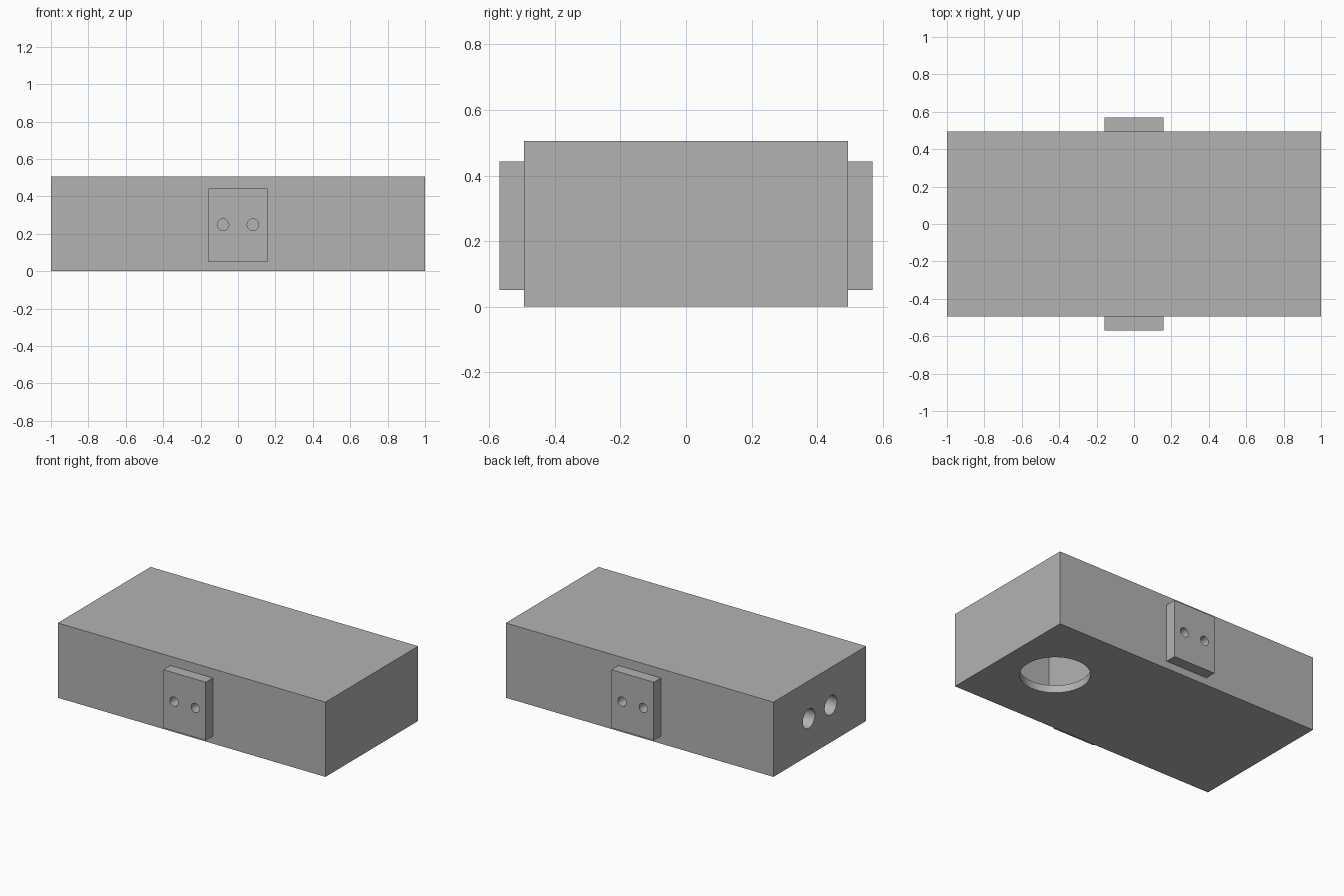
import bpy
import math

default = bpy.data.objects.get("Cube")
if default:
    bpy.data.objects.remove(default, do_unlink=True)

grey = bpy.data.materials.new("plain grey")
grey.use_nodes = True
colour = (0.45, 0.45, 0.45, 1)
grey.diffuse_color = colour
grey.node_tree.nodes["Principled BSDF"].inputs["Base Color"].default_value = colour


def box(name, low, high):
    centre = [(a + b) / 2 for a, b in zip(low, high)]
    bpy.ops.mesh.primitive_cube_add(size=1, location=centre)
    ob = bpy.context.object
    ob.name = name
    ob.scale = [b - a for a, b in zip(low, high)]
    bpy.ops.object.transform_apply(location=False, rotation=False, scale=True)
    ob.data.materials.append(grey)
    return ob


def drill(centre, radius, depth, rotation=(0, 0, 0)):
    bpy.ops.mesh.primitive_cylinder_add(
        vertices=48, radius=radius, depth=depth, location=centre, rotation=rotation)
    ob = bpy.context.object
    ob.name = "drill_cutter"
    ob.data.materials.append(grey)
    return ob


def carve(target, cutters):
    for cutter in cutters:
        cutter.hide_render = True
        mod = target.modifiers.new("cut", 'BOOLEAN')
        mod.operation = 'DIFFERENCE'
        mod.solver = 'EXACT'
        mod.object = cutter
        bpy.ops.object.select_all(action='DESELECT')
        target.select_set(True)
        bpy.context.view_layer.objects.active = target
        bpy.ops.object.modifier_apply(modifier=mod.name)
        bpy.data.objects.remove(cutter, do_unlink=True)
    bpy.ops.object.shade_smooth_by_angle(angle=math.radians(30))


quarter = math.pi / 2
half_y, height, wall = 0.495, 0.505, 0.05

# Main housing with an inner chamber, a round floor opening and two end holes
housing = box("housing", (-1, -half_y, 0), (1, half_y, height))
chamber = box("chamber_cutter", (0.3, wall - half_y, wall),
              (1 - wall, half_y - wall, height - wall))
floor_opening = drill((0.624, 0, 0), 0.215, 0.2)
end_holes = [drill((-1, side * 0.117, 0.25), 0.065, 0.4, (0, quarter, 0))
             for side in (-1, 1)]
carve(housing, [chamber, floor_opening] + end_holes)

# Mounting plates on both long sides, each with two holes
for name, side in (("front_plate", -1), ("back_plate", 1)):
    ys = sorted((side * half_y, side * 0.57))
    plate = box(name, (-0.158, ys[0], 0.05), (0.158, ys[1], 0.443))
    holes = [drill((x, side * 0.54, 0.248), 0.031, 0.2, (quarter, 0, 0))
             for x in (-0.08, 0.08)]
    carve(plate, holes)
